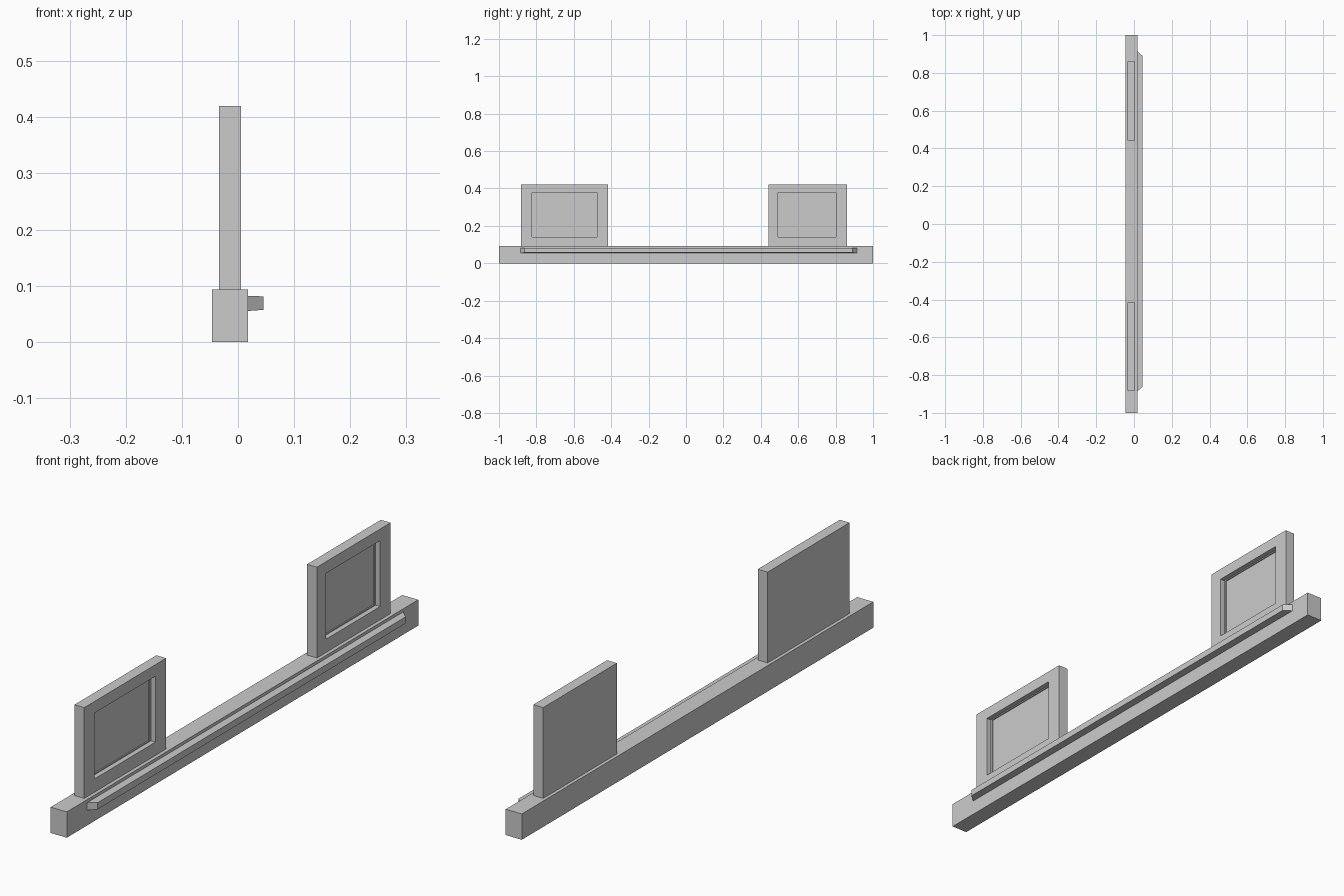
import bpy, bmesh

if "Cube" in bpy.data.objects:
    bpy.data.objects.remove(bpy.data.objects["Cube"])


def make_object(name, bm):
    bmesh.ops.recalc_face_normals(bm, faces=bm.faces[:])
    mesh = bpy.data.meshes.new(name)
    bm.to_mesh(mesh)
    bm.free()
    obj = bpy.data.objects.new(name, mesh)
    bpy.context.collection.objects.link(obj)
    return obj


def loft(name, rings):
    """Rectangles (x, y0, y1, z0, z1) bridged in order and capped at both ends."""
    bm = bmesh.new()
    loops = [[bm.verts.new((x, y, z)) for y, z in
              ((y0, z0), (y1, z0), (y1, z1), (y0, z1))]
             for x, y0, y1, z0, z1 in rings]
    for a, b in zip(loops, loops[1:]):
        for i in range(4):
            j = (i + 1) % 4
            bm.faces.new((a[i], a[j], b[j], b[i]))
    bm.faces.new(loops[0])
    bm.faces.new(loops[-1])
    return make_object(name, bm)


# Long base beam
loft("base_beam", [(-0.046, -1, 1, 0, 0.093), (0.018, -1, 1, 0, 0.093)])

# Tapered rail along the beam's side
loft("side_rail", [(0.018, -0.885, 0.914, 0.055, 0.082),
                   (0.045, -0.863, 0.890, 0.057, 0.081)])

# Two upright panels, each with a stepped recess in its +x face
for name, y0, y1, w0, w1 in (("near_panel", -0.882, -0.416, -0.823, -0.477),
                             ("far_panel", 0.442, 0.861, 0.493, 0.802)):
    face, ledge, floor = 0.005, -0.013, -0.017
    loft(name, [(-0.034, y0, y1, 0.093, 0.42),
                (face, y0, y1, 0.093, 0.42),
                (face, w0, w1, 0.141, 0.378),
                (ledge, w0, w1, 0.141, 0.378),
                (ledge, w0 + 0.008, w1 - 0.008, 0.145, 0.374),
                (floor, w0 + 0.008, w1 - 0.008, 0.145, 0.374)])
